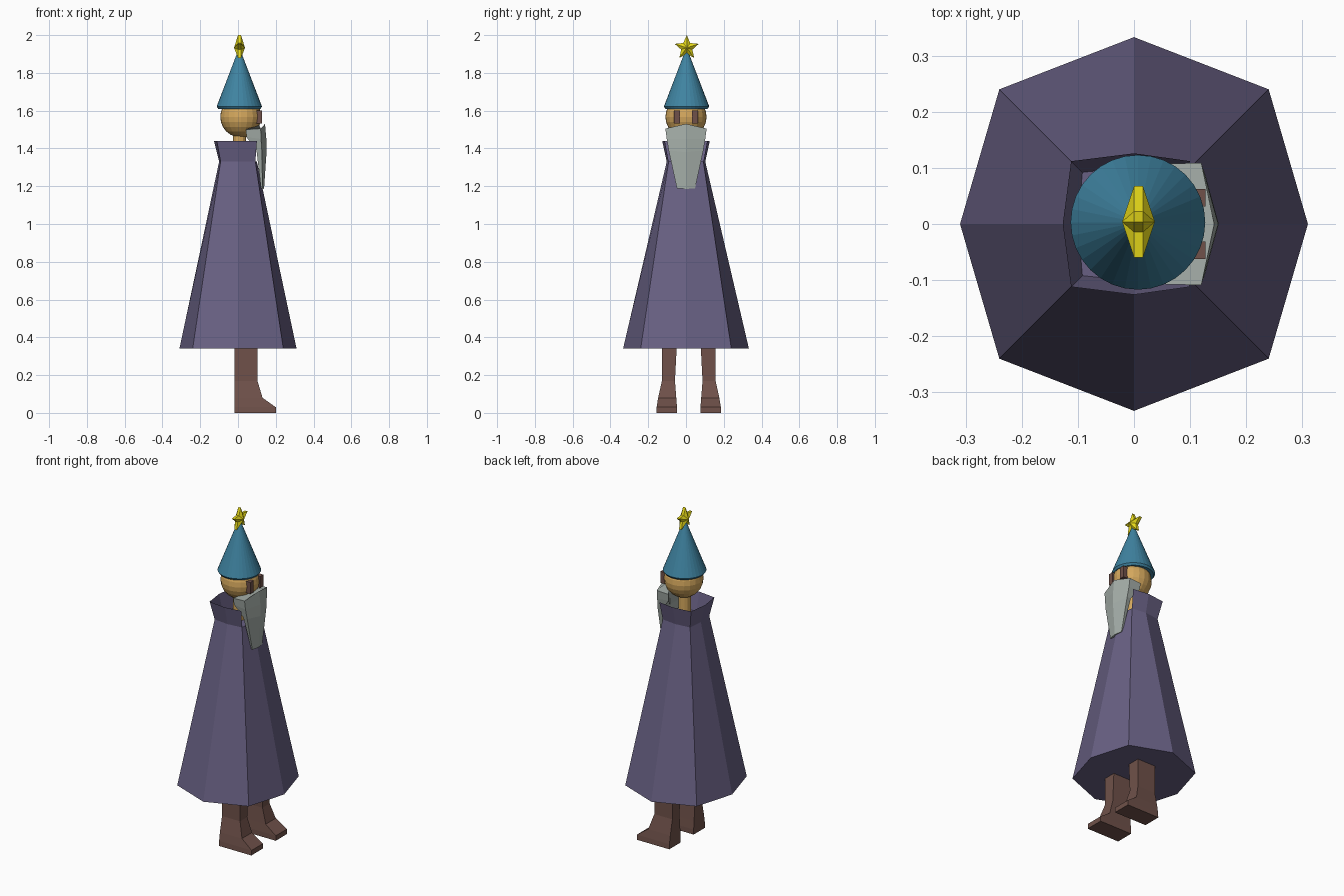
import bpy, bmesh, math
from mathutils import Matrix

if "Cube" in bpy.data.objects:
    bpy.data.objects.remove(bpy.data.objects["Cube"])


def material(name, rgb):
    m = bpy.data.materials.new(name)
    m.diffuse_color = (*rgb, 1)
    m.use_nodes = True
    m.node_tree.nodes["Principled BSDF"].inputs["Base Color"].default_value = m.diffuse_color
    return m


PURPLE = material("robe purple", (0.14, 0.118, 0.23))
BROWN = material("boot brown", (0.16, 0.083, 0.068))
SKIN = material("skin tan", (0.66, 0.39, 0.11))
TEAL = material("hat teal", (0.05, 0.23, 0.36))
GREY = material("beard grey", (0.38, 0.43, 0.40))
YELLOW = material("star yellow", (0.80, 0.70, 0.01))


def finish(bm, name, mat, fix=True):
    if fix:
        bmesh.ops.recalc_face_normals(bm, faces=bm.faces)
    me = bpy.data.meshes.new(name)
    bm.to_mesh(me)
    bm.free()
    me.materials.append(mat)
    ob = bpy.data.objects.new(name, me)
    bpy.context.collection.objects.link(ob)
    return ob


def loft(bm, rows, caps=True):
    """Join rings of points with quads and close both ends."""
    rings = [[bm.verts.new(p) for p in row] for row in rows]
    n = len(rings[0])
    for a, b in zip(rings, rings[1:]):
        for i in range(n):
            j = (i + 1) % n
            bm.faces.new((a[i], a[j], b[j], b[i]))
    if caps:
        bm.faces.new(rings[0][::-1])
        bm.faces.new(rings[-1])
    return rings


def octagon(rx, ry, d, z):
    return [(rx, 0, z), (d, d, z), (0, ry, z), (-d, d, z),
            (-rx, 0, z), (-d, -d, z), (0, -ry, z), (d, -d, z)]


# Robe: tapered octagon
bm = bmesh.new()
loft(bm, [octagon(0.31, 0.333, 0.24, 0.34), octagon(0.1, 0.102, 0.092, 1.33)])
finish(bm, "robe", PURPLE)

# Collar: flared band, open at the front
bm = bmesh.new()
low = [bm.verts.new(p) for p in octagon(0.1, 0.102, 0.092, 1.33)[1:]]
high = [bm.verts.new(p) for p in octagon(0.127, 0.126, 0.112, 1.44)[1:]]
high[0].co.x = high[-1].co.x = 0.1
for i in range(6):
    bm.faces.new((low[i], high[i], high[i + 1], low[i + 1]))
finish(bm, "collar", PURPLE)

# Boots: rows of (height, heel x, toe x, outer y, inner y), mirrored
BOOT = [(0, -0.018, 0.2, 0.172, 0.062), (0.03, -0.018, 0.2, 0.17, 0.062),
        (0.08, -0.018, 0.13, 0.162, 0.066), (0.17, -0.018, 0.103, 0.142, 0.073),
        (0.42, -0.018, 0.103, 0.142, 0.06)]
for side, name in ((-1, "right_boot"), (1, "left_boot")):
    bm = bmesh.new()
    loft(bm, [[(x0, 0.0145 + side * a, z), (x1, 0.0145 + side * a, z),
               (x1, 0.0145 + side * b, z), (x0, 0.0145 + side * b, z)]
              for z, x0, x1, a, b in BOOT])
    finish(bm, name, BROWN)

# Neck
bm = bmesh.new()
bmesh.ops.create_cone(bm, cap_ends=True, segments=12, radius1=0.035, radius2=0.035,
                      depth=0.2, matrix=Matrix.Translation((0.008, 0, 1.41)))
finish(bm, "neck", SKIN)

# Head
bm = bmesh.new()
bmesh.ops.create_uvsphere(bm, u_segments=20, v_segments=12, radius=0.109,
                          matrix=Matrix.Translation((0.015, 0, 1.567)))
finish(bm, "head", SKIN)

# Eyes: tall upright blocks
for side, name in ((-1, "right_eye"), (1, "left_eye")):
    bm = bmesh.new()
    bmesh.ops.create_cube(bm, size=1, matrix=Matrix.Translation((0.109, side * 0.047, 1.566))
                          @ Matrix.Diagonal((0.036, 0.031, 0.07, 1)))
    finish(bm, name, BROWN)

# Hat: cone with a small turned-in rim
bm = bmesh.new()
N = 32
loft(bm, [[(0.007 + r * math.cos(2 * math.pi * i / N),
            0.003 + r * math.sin(2 * math.pi * i / N), z) for i in range(N)]
          for r, z in ((0.112, 1.61), (0.12, 1.622), (0.004, 1.925))])
finish(bm, "hat", TEAL)

# Star: five points with a thin rim and raised centres
bm = bmesh.new()
cx, cy, cz = 0.008, 0.004, 1.933


def star_ring(x):
    return [(cx + x, cy + r * math.sin(i * math.pi / 5), cz + r * math.cos(i * math.pi / 5))
            for i, r in enumerate((0.067, 0.031) * 5)]


rings = loft(bm, [star_ring(-0.008), star_ring(0.008)], caps=False)
for ring, dx in zip(rings, (-0.029, 0.029)):
    tip = bm.verts.new((cx + dx, cy, cz))
    for i in range(10):
        bm.faces.new((ring[i], ring[(i + 1) % 10], tip))
finish(bm, "star", YELLOW)

# Beard: rows of (back x, back y, back z, corner x, corner y, corner z,
# front x, front z, inner x)
BEARD = [(0.042, 0.107, 1.5, 0.12, 0.109, 1.505, 0.143, 1.53, 0.11),
         (0.045, 0.102, 1.46, 0.122, 0.102, 1.45, 0.15, 1.45, 0.11),
         (0.098, 0.088, 1.39, 0.126, 0.092, 1.39, 0.151, 1.38, 0.108),
         (0.122, 0.046, 1.188, 0.13, 0.048, 1.188, 0.138, 1.186, 0.122)]
bm = bmesh.new()
loft(bm, [[(bx, -by, bz), (kx, -ky, kz), (fx, 0, fz), (kx, ky, kz), (bx, by, bz), (ix, 0, fz)]
          for bx, by, bz, kx, ky, kz, fx, fz, ix in BEARD])
finish(bm, "beard", GREY)
